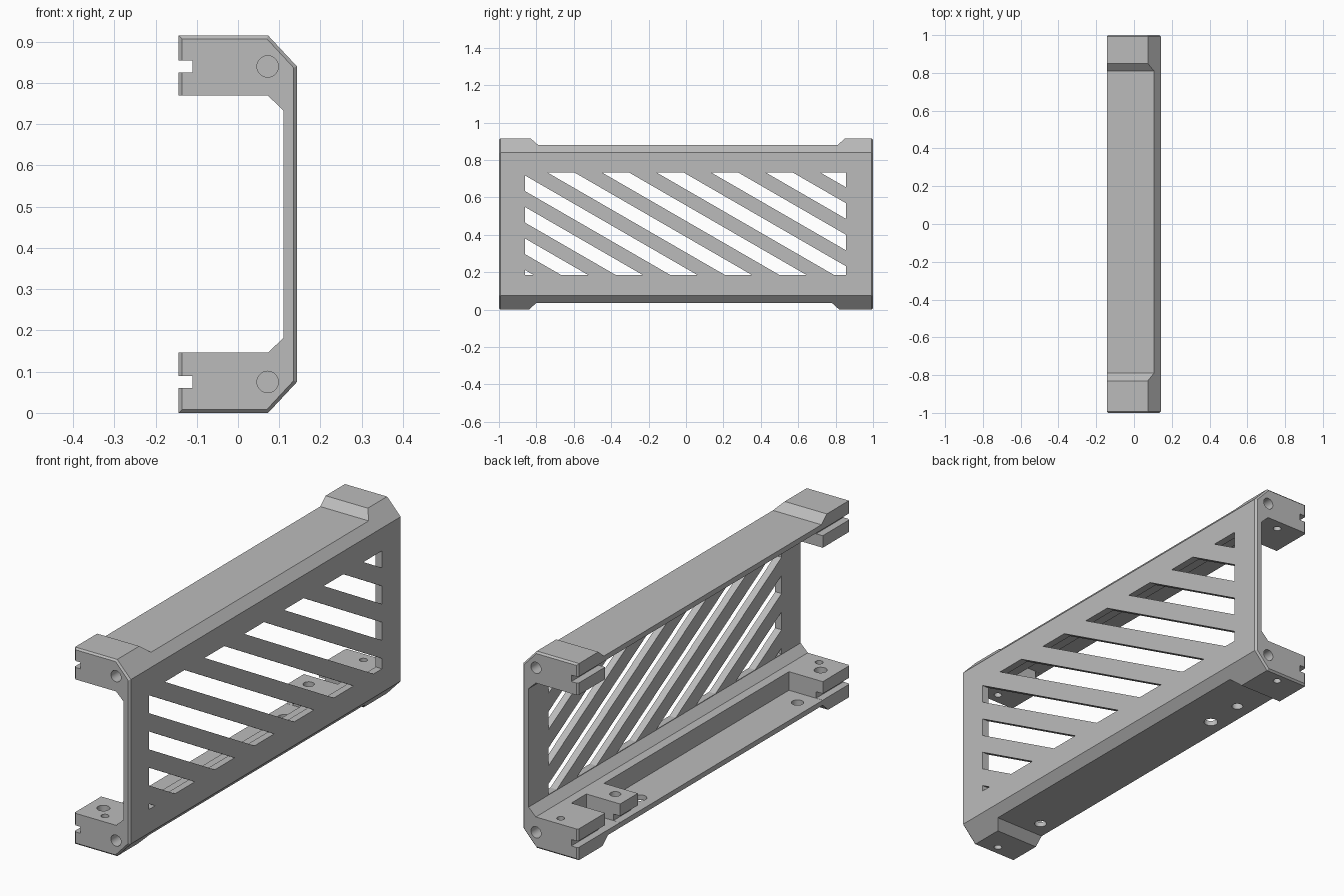
import bpy, bmesh, math
from mathutils import Vector

if "Cube" in bpy.data.objects:
    bpy.data.objects.remove(bpy.data.objects["Cube"])

HEIGHT = 0.915
grey = bpy.data.materials.new("plain grey")
grey.use_nodes = True
grey.diffuse_color = (0.5, 0.5, 0.5, 1)
grey.node_tree.nodes["Principled BSDF"].inputs["Base Color"].default_value = (0.5, 0.5, 0.5, 1)


def make_object(name, bm):
    bmesh.ops.recalc_face_normals(bm, faces=bm.faces[:])
    mesh = bpy.data.meshes.new(name)
    bm.to_mesh(mesh)
    bm.free()
    mesh.materials.append(grey)
    ob = bpy.data.objects.new(name, mesh)
    bpy.context.collection.objects.link(ob)
    return ob


def loft(name, rings):
    """Skin a row of matching closed rings and cap both ends."""
    bm = bmesh.new()
    rows = [[bm.verts.new(p) for p in ring] for ring in rings]
    n = len(rows[0])
    for a, b in zip(rows, rows[1:]):
        for i in range(n):
            j = (i + 1) % n
            bm.faces.new((a[i], a[j], b[j], b[i]))
    bm.faces.new(rows[0])
    bm.faces.new(rows[-1])
    return make_object(name, bm)


def box(name, x0, x1, y0, y1, z0, z1):
    ring = [(y0, z0), (y1, z0), (y1, z1), (y0, z1)]
    return loft(name, [[(x, y, z) for y, z in ring] for x in (x0, x1)])


def rod(name, start, end, radius, end_radius=None):
    start, end = Vector(start), Vector(end)
    turn = (end - start).to_track_quat('Z', 'Y')
    rings = []
    for centre, r in ((start, radius), (end, end_radius or radius)):
        angles = [math.tau * i / 32 for i in range(32)]
        rings.append([centre + turn @ Vector((r * math.cos(a), r * math.sin(a), 0)) for a in angles])
    return loft(name, rings)


def section(y, d):
    """C-shaped cross-section, its outside drawn in by d."""
    edge = -0.144 + d
    low = [(0.11, 0.182), (0.073, 0.146), (edge, 0.146), (edge, 0.09),
           (-0.11, 0.09), (-0.11, 0.06), (edge, 0.06), (edge, d),
           (0.073 - 0.4 * d, d), (0.143 - d, 0.075 + 0.4 * d)]
    high = [(x, HEIGHT - z) for x, z in reversed(low)]
    return [(x, y, z) for x, z in low + high]


def cut(target, cutter):
    cutter.hide_render = True
    mod = target.modifiers.new("cut", 'BOOLEAN')
    mod.operation = 'DIFFERENCE'
    mod.solver = 'EXACT'
    mod.object = cutter
    bpy.context.view_layer.objects.active = target
    bpy.ops.object.modifier_apply(modifier=mod.name)
    bpy.data.objects.remove(cutter)


# Channel body with a fine chamfer at each end
body = loft("side_bracket", [section(-1, 0.008), section(-0.992, 0), section(0.992, 0), section(1, 0.008)])

# Shallow outside recesses with sloped ends
for y0, y1, skin, out in ((-0.83, 0.85, 0.88, 1.0), (-0.84, 0.82, 0.036, -0.1)):
    lip = HEIGHT if out > 0 else 0
    ring = [(y0, out), (y0, lip), (y0 + 0.04, skin), (y1 - 0.04, skin), (y1, lip), (y1, out)]
    cut(body, loft("recess_cutter", [[(x, y, z) for y, z in ring] for x in (-0.3, 0.3)]))

# Inside pockets: the lower flange keeps a post near the back
for y0, y1, z0, z1 in ((-0.8, 0.56, 0.0595, 0.2), (0.69, 0.8, 0.0595, 0.2),
                       (-0.8, 0.8, HEIGHT - 0.2, HEIGHT - 0.0595)):
    cut(body, box("pocket_cutter", -0.3, 0.03, y0, y1, z0, z1))

# Diagonal openings in the side panel
slope = math.tan(math.radians(30))
normal = Vector((0, slope, 1))
for k in range(-3, 9):
    top = 0.717 + 0.1685 * k
    bm = bmesh.new()
    bmesh.ops.create_cube(bm, size=1)
    for v in bm.verts:
        v.co = (0.13 + 0.1 * v.co.x, -0.0025 + 1.715 * v.co.y, 0.459 + 0.549 * v.co.z)
    for z, way in ((top, 1), (top - 0.0835, -1)):
        geom = bm.verts[:] + bm.edges[:] + bm.faces[:]
        bmesh.ops.bisect_plane(bm, geom=geom, plane_co=(0, -0.86, z), plane_no=normal * way, clear_outer=True)
        rim = [e for e in bm.edges if e.is_boundary]
        if rim:
            bmesh.ops.holes_fill(bm, edges=rim, sides=0)
    if bm.faces:
        cut(body, make_object("opening_cutter", bm))
    else:
        bm.free()

# End holes and small holes through or into the four corner blocks
for s in (-1, 1):
    for z in (0.075, HEIGHT - 0.075):
        cut(body, rod("end_hole_cutter", (0.072, s * 1.1, z), (0.072, s * 0.87, z), 0.026))
    cut(body, rod("low_hole_cutter", (-0.02, s * 0.95, -0.1), (-0.02, s * 0.95, 0.2), 0.017))
    cut(body, rod("high_hole_cutter", (-0.02, s * 0.95, 0.7), (-0.02, s * 0.95, 0.86), 0.017))

# Larger holes in the lower flange
cut(body, rod("blind_hole_cutter", (-0.07, -0.89, 0.08), (-0.07, -0.89, 0.2), 0.028))
for y, r in ((-0.72, 0.026), (0.44, 0.03), (0.62, 0.024)):
    cut(body, rod("screw_hole_cutter", (-0.07, y, -0.1), (-0.07, y, 0.3), r))

# Smooth hole walls, crisp edges elsewhere
bpy.ops.object.select_all(action='DESELECT')
body.select_set(True)
bpy.context.view_layer.objects.active = body
bpy.ops.object.shade_smooth_by_angle(angle=math.radians(20))
